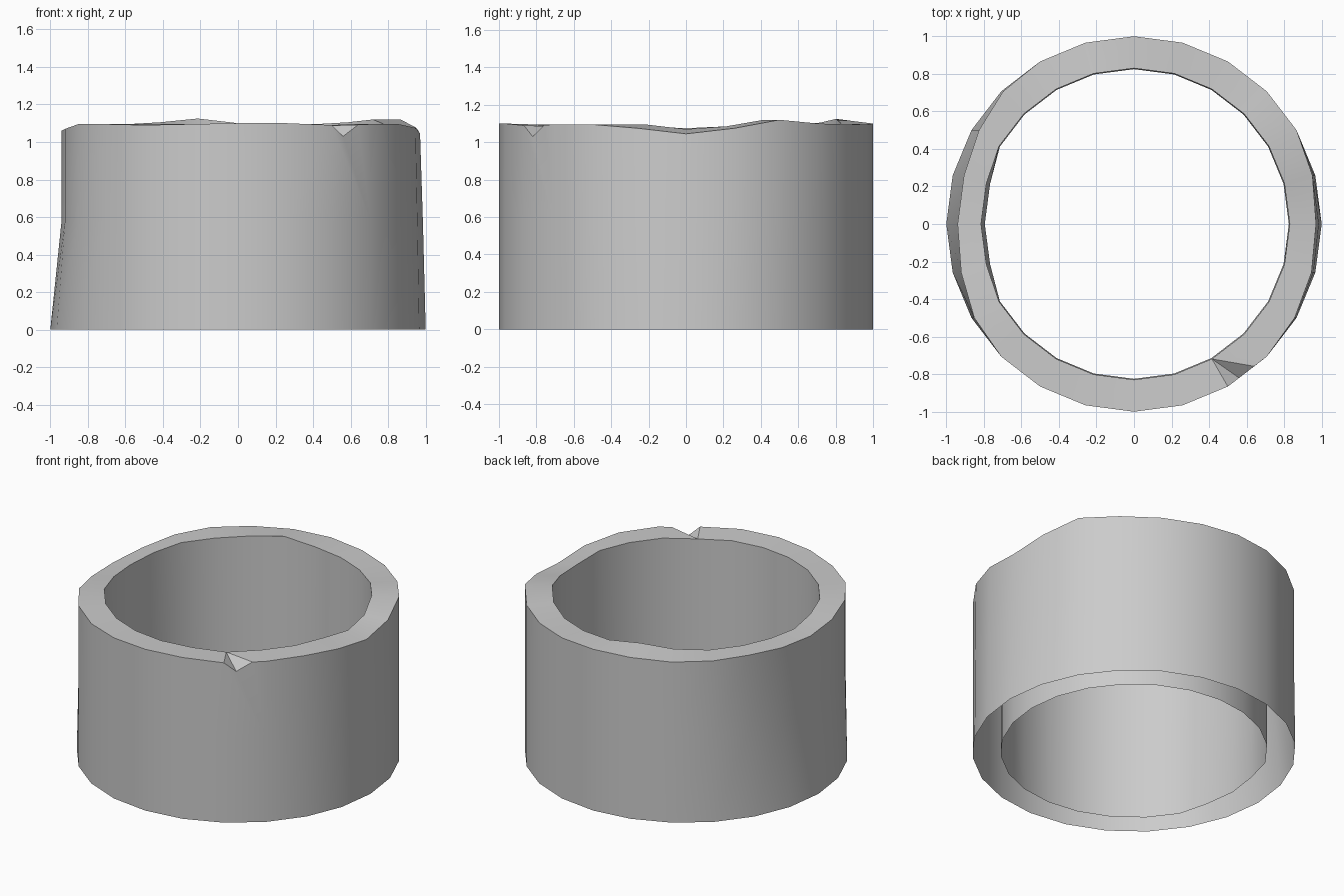
import bpy, bmesh, math

if "Cube" in bpy.data.objects:
    bpy.data.objects.remove(bpy.data.objects["Cube"])

N = 24                      # sides, starting at +x, counter-clockwise
OUTER_TOP = [1.045, 1.075, 1.12, 1.10, 1.095, 1.095, 1.10, 1.10, 1.095, 1.095, 1.09, 1.07,
             1.06, 1.07, 1.095, 1.095, 1.09, 1.095, 1.10, 1.10, 1.09, 1.095, 1.095, 1.075]
INNER_TOP = {0: 1.07, 1: 1.085, 2: 1.12, 3: 1.105, 6: 1.10, 7: 1.125, 8: 1.105,
             11: 1.085, 12: 1.075, 13: 1.085, 20: 1.085}
# local dents of the outer wall in x (side index: shift)
DENT = {23: -0.02, 0: -0.03, 1: -0.015, 22: -0.01,
        9: 0.01, 10: 0.04, 11: 0.06, 12: 0.06, 13: 0.045, 14: 0.015}

bm = bmesh.new()


def point(i, r, z, dx=0.0):
    a = math.tau * i / N
    return bm.verts.new((r * math.cos(a) + dx, r * math.sin(a), z))


# outer wall rings: base, waist, rim
base = [point(i, 1.0, 0) for i in range(N)]
waist = [point(i, 1.0, 0.58, DENT.get(i, 0) * (1.0 if 8 < i < 15 else 0.5)) for i in range(N)]
rim = [point(i, 1.0, OUTER_TOP[i], DENT.get(i, 0)) for i in range(N)]
# inner wall rings
inner_base = [point(i, 0.825, 0, 0.03 if 11 <= i <= 13 else 0) for i in range(N)]
inner_rim = [point(i, 0.83, INNER_TOP.get(i, 1.095), 0.015 if 11 <= i <= 13 else 0) for i in range(N)]

# pouring notch points on the outer rim between sides 20 and 21
notch_low = bm.verts.new((0.56, -0.82, 1.03))
notch_end = bm.verts.new((0.64, -0.758, 1.092))

for i in range(N):
    j = (i + 1) % N
    bm.faces.new((base[i], base[j], waist[j], waist[i]))
    bm.faces.new((inner_base[j], inner_base[i], inner_rim[i], inner_rim[j]))
    if i == 20:
        tip = inner_rim[i]
        bm.faces.new((waist[i], waist[j], rim[j], notch_end, notch_low, rim[i]))
        bm.faces.new((tip, rim[i], notch_low))
        bm.faces.new((tip, notch_low, notch_end))
        bm.faces.new((tip, notch_end, rim[j], inner_rim[j]))
    else:
        bm.faces.new((waist[i], waist[j], rim[j], rim[i]))
        bm.faces.new((rim[i], rim[j], inner_rim[j], inner_rim[i]))

# the underside stays open between the two walls
mesh = bpy.data.meshes.new("worn_ring_wall")
bm.to_mesh(mesh)
bm.free()
ring = bpy.data.objects.new("worn_ring_wall", mesh)
bpy.context.collection.objects.link(ring)
bpy.context.view_layer.objects.active = ring
ring.select_set(True)
bpy.ops.object.shade_smooth_by_angle(angle=math.radians(30))
